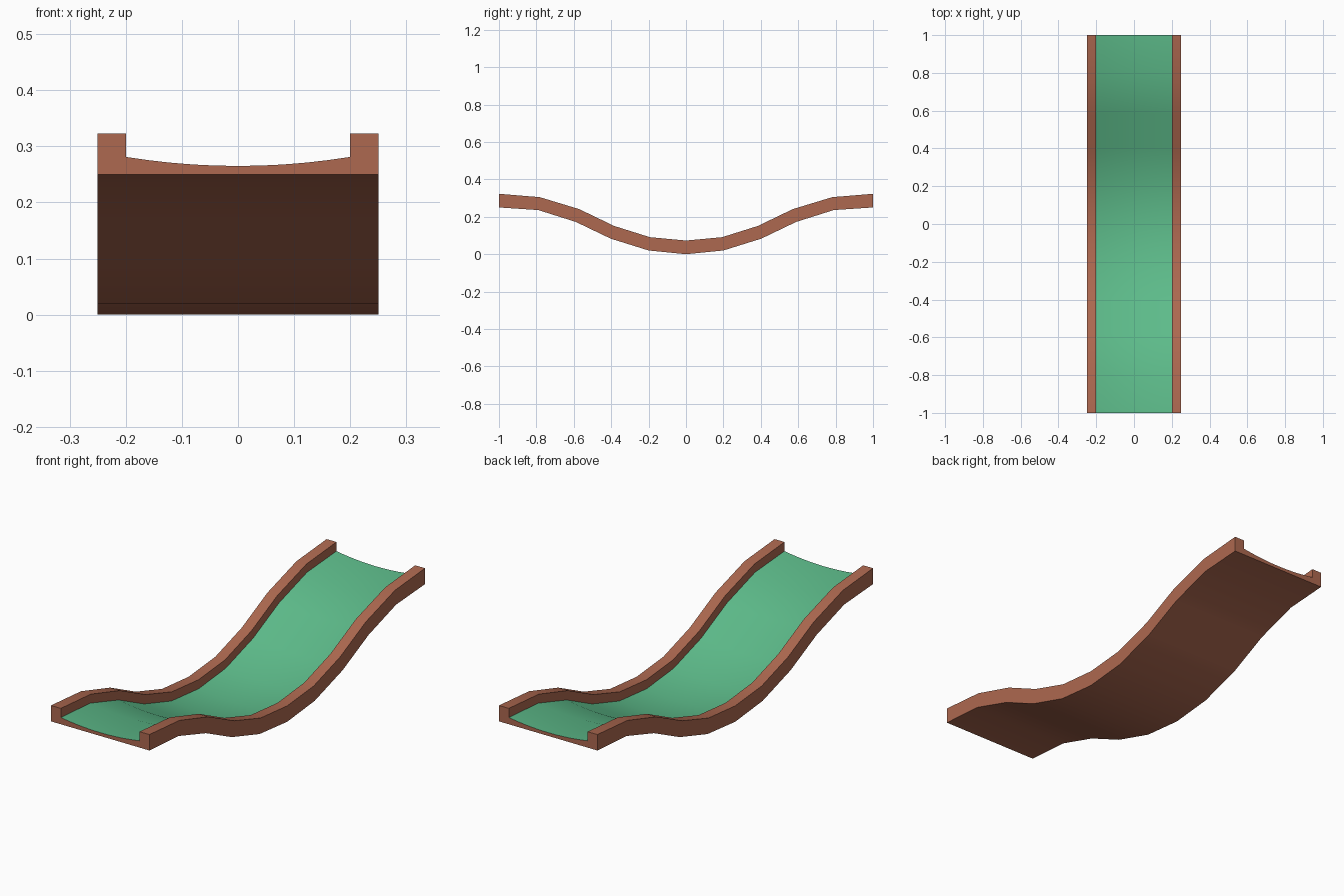
import bpy, bmesh, math

if "Cube" in bpy.data.objects:
    bpy.data.objects.remove(bpy.data.objects["Cube"])

# Half of the side profile: (bottom y, bottom z), (top y, top z), centre to end
HALF = [((0, 0), (0, .073)), ((.2, .02), (.193, .091)), ((.402, .083), (.384, .151)),
        ((.59, .173), (.571, .241)), ((.79, .236), (.782, .305)), ((1, .25), (1, .323))]
stations = [((-b[0], b[1]), (-t[0], t[1])) for b, t in HALF[:0:-1]] + HALF

# Cross-section: (x, height fraction from underside to rail top)
N = 10
floor = []
for i in range(N + 1):
    x = -.2 + .4 * i / N
    floor.append((x, .205 + .22 * (x / .2) ** 2))
section = [(-.25, 0), (-.25, 1), (-.2, 1)] + floor + [(.2, 1), (.25, 1), (.25, 0)]


def material(name, rgb):
    m = bpy.data.materials.new(name)
    m.diffuse_color = (*rgb, 1)
    m.use_nodes = True
    m.node_tree.nodes["Principled BSDF"].inputs["Base Color"].default_value = m.diffuse_color
    return m


# Loft the section along the dip
bm = bmesh.new()
rings = []
for b, t in stations:
    rings.append([bm.verts.new((x, b[0] + (t[0] - b[0]) * f, b[1] + (t[1] - b[1]) * f))
                  for x, f in section])
n = len(section)
for r0, r1 in zip(rings, rings[1:]):
    for i in range(n):
        j = (i + 1) % n
        face = bm.faces.new((r0[i], r0[j], r1[j], r1[i]))
        face.material_index = 1 if 3 <= i < 3 + N else 0   # green playing surface
bm.faces.new(rings[0])
bm.faces.new(rings[-1][::-1])
bmesh.ops.recalc_face_normals(bm, faces=bm.faces)

mesh = bpy.data.meshes.new("dipped_track")
bm.to_mesh(mesh)
bm.free()
mesh.materials.append(material("terracotta brown", (.42, .14, .08)))
mesh.materials.append(material("turf green", (.11, .50, .255)))
track = bpy.data.objects.new("dipped_track", mesh)
bpy.context.collection.objects.link(track)
bpy.context.view_layer.objects.active = track
track.select_set(True)
bpy.ops.object.shade_smooth_by_angle(angle=math.radians(35))
